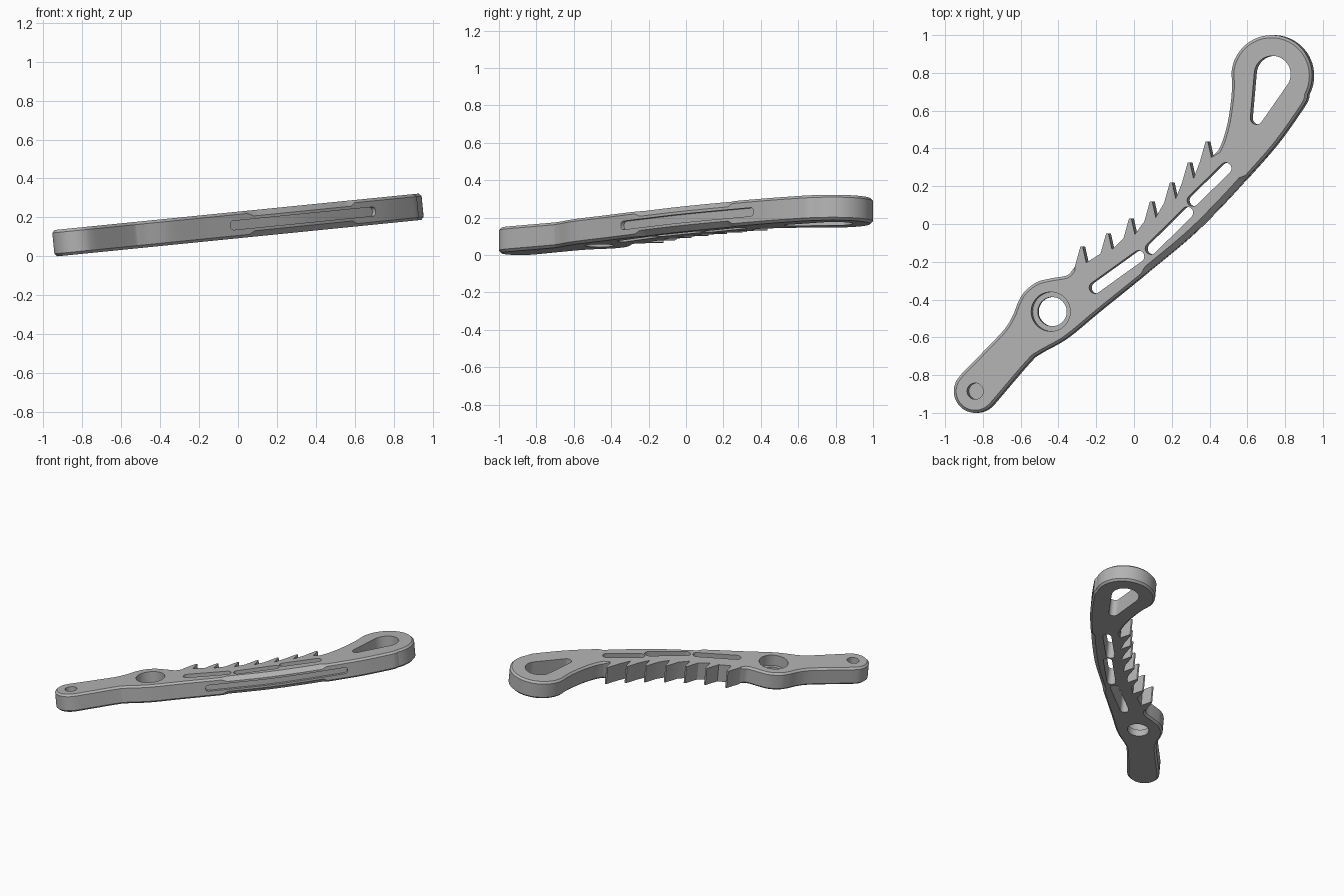
import bpy, bmesh, math
from mathutils import Vector, Matrix

if "Cube" in bpy.data.objects:
    bpy.data.objects.remove(bpy.data.objects["Cube"])

HALF = 0.068                     # half the plate thickness
TILT = math.atan(0.1)

grey = bpy.data.materials.new("satin_grey")
grey.use_nodes = True
grey.diffuse_color = (0.45, 0.45, 0.45, 1)
grey.node_tree.nodes["Principled BSDF"].inputs["Base Color"].default_value = (0.45, 0.45, 0.45, 1)


def arc(cx, cy, r, a0, a1, n=28):
    angles = [math.radians(a0 + (a1 - a0) * i / n) for i in range(n + 1)]
    return [Vector((cx + r * math.cos(a), cy + r * math.sin(a))) for a in angles]


def spline(points, n=8):
    """Smooth curve through the points."""
    p = [Vector(q) for q in points]
    p = [2 * p[0] - p[1]] + p + [2 * p[-1] - p[-2]]
    out = []
    for a, b, c, d in zip(p, p[1:], p[2:], p[3:]):
        for i in range(n):
            t = i / n
            out.append(0.5 * (2 * b + (c - a) * t + (2 * a - 5 * b + 4 * c - d) * t * t
                              + (3 * b - a - 3 * c + d) * t ** 3))
    return out + [p[-2]]


def capsule(a, b, ra, rb):
    """Hull of two circles, running from a to b."""
    d = Vector(b) - Vector(a)
    turn = math.degrees(math.atan2(d.y, d.x))
    lean = math.degrees(math.acos((ra - rb) / d.length))
    return (arc(*a, ra, turn + lean, turn + 360 - lean)
            + arc(*b, rb, turn - lean, turn + lean, 16))


def mesh_object(name, bm):
    bmesh.ops.recalc_face_normals(bm, faces=bm.faces)
    mesh = bpy.data.meshes.new(name)
    bm.to_mesh(mesh)
    bm.free()
    mesh.materials.append(grey)
    obj = bpy.data.objects.new(name, mesh)
    bpy.context.collection.objects.link(obj)
    return obj


def loft(rings):
    """Stack of matching rings, closed at both ends."""
    bm = bmesh.new()
    rows = [[bm.verts.new(v) for v in ring] for ring in rings]
    n = len(rows[0])
    for low, high in zip(rows, rows[1:]):
        for i in range(n):
            j = (i + 1) % n
            bm.faces.new((low[i], low[j], high[j], high[i]))
    bm.faces.new(rows[0][::-1])
    bm.faces.new(rows[-1])
    return bm, rows


def prism(points, z0, z1):
    return loft([[(p.x, p.y, z) for p in points] for z in (z0, z1)])


def cut(target, cutter):
    cutter.hide_render = True
    mod = target.modifiers.new("cut", "BOOLEAN")
    mod.operation, mod.solver, mod.object = "DIFFERENCE", "EXACT", cutter
    bpy.context.view_layer.objects.active = target
    bpy.ops.object.modifier_apply(modifier=mod.name)
    bpy.data.objects.remove(cutter)


# Outline, counter-clockwise: tail, long outer edge, head, teeth, pivot bulge
tail = arc(-0.842, -0.885, 0.115, 135, 318)
outer_edge = spline([(-0.752, -0.958), (-0.56, -0.735), (-0.5, -0.685), (-0.36, -0.605),
                     (-0.19, -0.466), (0.05, -0.273), (0.288, -0.077), (0.447, 0.077),
                     (0.605, 0.247), (0.765, 0.43), (0.9, 0.62), (0.925, 0.67)])
head = arc(0.735, 0.785, 0.215, -28, 176, 36)
neck = spline([(0.524, 0.74), (0.519, 0.66), (0.501, 0.54), (0.475, 0.445), (0.45, 0.388)])
tips = [(0.39, 0.437), (0.295, 0.326), (0.2, 0.22), (0.094, 0.12),
        (-0.017, 0.03), (-0.139, -0.05), (-0.276, -0.12)]
tooth = [(0.025, -0.085), (0.006, 0), (-0.006, 0), (-0.036, -0.107)]
teeth = [Vector(t) + Vector(d) for t in tips for d in tooth]
bulge = spline([(-0.322, -0.24), (-0.355, -0.272), (-0.44, -0.288), (-0.515, -0.308),
                (-0.58, -0.358), (-0.615, -0.415), (-0.643, -0.485), (-0.69, -0.56),
                (-0.8, -0.676), (-0.915, -0.793)])

# Chamfer width along the outline: none on teeth, wide at the middle of the outer edge
runs = [(tail, 0.014), (outer_edge, None), (head, 0.014),
        (neck, 0.014), (teeth, 0), (bulge, 0.014)]
outline, chamfer = [], []
for points, width in runs:
    for p in points:
        outline.append(p)
        chamfer.append(width if width is not None else 0.03 if 0.06 < p.x < 0.6 else 0.014)


def inward(points, i):
    """Mitred inward direction at one corner of a counter-clockwise outline."""
    a = (points[i] - points[i - 1]).normalized()
    b = (points[(i + 1) % len(points)] - points[i]).normalized()
    na, nb = Vector((-a.y, a.x)), Vector((-b.y, b.x))
    return (na + nb) / max(1 + na.dot(nb), 0.6)


inset = [p + inward(outline, i) * c for i, (p, c) in enumerate(zip(outline, chamfer))]
bm, _ = loft([
    [(p.x, p.y, -HALF) for p in inset],
    [(p.x, p.y, -HALF + c) for p, c in zip(outline, chamfer)],
    [(p.x, p.y, HALF - c) for p, c in zip(outline, chamfer)],
    [(p.x, p.y, HALF) for p in inset]])
bmesh.ops.remove_doubles(bm, verts=bm.verts, dist=0.0005)
lever = mesh_object("toothed_lever", bm)

# Through holes, counterbore and blind tail hole
through, top = (-0.2, 0.2), 0.2
holes = [
    (arc(-0.44, -0.464, 0.077, 0, 352.5, 47), *through),
    (arc(-0.447 + 0.007, -0.464, 0.104, 0, 352.5, 47), -0.015, top),
    (arc(-0.842, -0.885, 0.043, 0, 350, 35), -0.035, top),
    (capsule((0.74, 0.793), (0.655, 0.56), 0.097, 0.033), *through),
    (capsule((-0.204, -0.337), (0.027, -0.172), 0.031, 0.0309), *through),
    (capsule((0.094, -0.13), (0.287, 0.06), 0.031, 0.0309), *through),
    (capsule((0.317, 0.125), (0.491, 0.294), 0.031, 0.0309), *through)]
for points, z0, z1 in holes:
    cut(lever, mesh_object("hole_cutter", prism(points, z0, z1)[0]))

# Rounded groove along the outer edge
ids = [i for i, p in enumerate(outer_edge) if -0.05 < p.x < 0.71]
outside = [outer_edge[i] - inward(outer_edge, i) * 0.03 for i in ids]
inside = [outer_edge[i] + inward(outer_edge, i) * 0.022 for i in ids]
bm, rows = prism(outside + inside[::-1], -0.023, 0.023)
k = len(ids)
ends = [bm.edges.get((row[a], row[b])) for row in rows for a, b in ((2 * k - 1, 0), (k - 1, k))]
bmesh.ops.bevel(bm, geom=ends, offset=0.02, segments=5, profile=0.5, affect="EDGES")
cut(lever, mesh_object("groove_cutter", bm))

# Tilt the finished part and rest it on the ground
lever.data.transform(Matrix.Rotation(-TILT, 4, "Y"))
low = [min(v.co[i] for v in lever.data.vertices) for i in range(3)]
high = [max(v.co[i] for v in lever.data.vertices) for i in range(3)]
shift = Vector((-(low[0] + high[0]) / 2, -(low[1] + high[1]) / 2, -low[2]))
lever.data.transform(Matrix.Translation(shift))

bpy.ops.object.select_all(action="DESELECT")
lever.select_set(True)
bpy.context.view_layer.objects.active = lever
bpy.ops.object.shade_smooth_by_angle(angle=math.radians(25))
